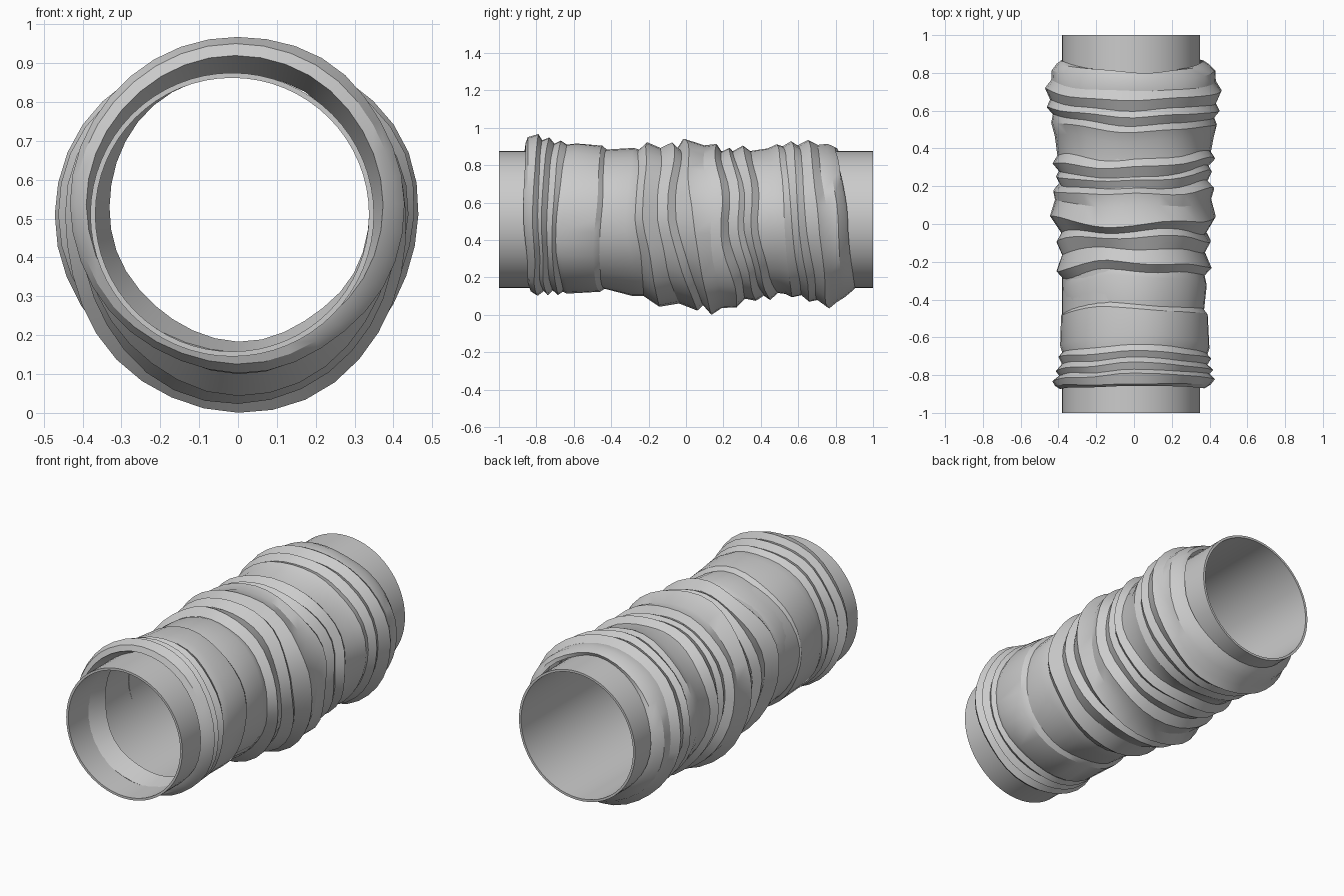
import bpy, bmesh, math
from mathutils import noise, Vector

if "Cube" in bpy.data.objects:
    bpy.data.objects.remove(bpy.data.objects["Cube"])

grey = bpy.data.materials.new("plain grey")
grey.use_nodes = True
tone = (0.6, 0.6, 0.6, 1)
grey.diffuse_color = tone
grey.node_tree.nodes["Principled BSDF"].inputs["Base Color"].default_value = tone

CENTRE_X, CENTRE_Z = -0.015, 0.51
SEGMENTS = 36


def loft(name, rings, closed):
    """Skin a run of equal rings of points into one shaded object."""
    bm = bmesh.new()
    rows = [[bm.verts.new(p) for p in ring] for ring in rings]
    pairs = list(zip(rows, rows[1:]))
    if closed:
        pairs.append((rows[-1], rows[0]))
    for low, high in pairs:
        for i in range(len(low)):
            j = (i + 1) % len(low)
            bm.faces.new((low[i], low[j], high[j], high[i]))
    bmesh.ops.recalc_face_normals(bm, faces=bm.faces)
    mesh = bpy.data.meshes.new(name)
    bm.to_mesh(mesh)
    bm.free()
    mesh.materials.append(grey)
    obj = bpy.data.objects.new(name, mesh)
    bpy.context.collection.objects.link(obj)
    bpy.ops.object.select_all(action="DESELECT")
    obj.select_set(True)
    bpy.context.view_layer.objects.active = obj
    bpy.ops.object.shade_smooth_by_angle(angle=math.radians(30))
    return obj


def circle(y, radius, count):
    turn = math.tau / count
    return [(CENTRE_X + radius * math.cos(i * turn), y,
             CENTRE_Z + radius * math.sin(i * turn)) for i in range(count)]


def hump(y, middle, width):
    return math.exp(-((y - middle) / width) ** 2)


# Straight inner pipe, open at both ends, with a thin wall
OUTER, INNER = 0.365, 0.352
loft("inner_pipe", [circle(y, r, 64) for y, r in
                    ((-1, OUTER), (1, OUTER), (1, INNER), (-1, INNER))], True)

# Gathered sleeve: y at top, side and bottom, then fold radius, in hundredths
FOLDS = [
    (-74, -72, -74, 34), (-86, -87, -84, 38), (-85, -85, -83, 41), (-80, -82, -80, 43),
    (-78, -79, -77, 40), (-74, -77, -75, 42), (-71, -74, -72, 39), (-67, -71, -69, 41),
    (-63, -69, -66, 39), (-57, -66, -64, 40), (-44, -49, -48, 39), (-42, -46, -45, 37),
    (-28, -33, -27, 38), (-25, -28, -22, 37), (-20, -24, -14, 41), (-12, -15, -4, 38),
    (-6, -9, 5, 41), (-3, -5, 8, 38), (0, 3, 13, 43), (9, 12, 20, 40),
    (15, 18, 29, 41), (18, 22, 33, 37), (23, 27, 38, 39), (25, 30, 42, 37),
    (31, 34, 45, 40), (35, 38, 49, 37), (45, 47, 53, 38), (50, 53, 57, 40),
    (53, 57, 62, 39), (57, 61, 66, 42), (60, 65, 70, 40), (65, 71, 76, 43),
    (70, 75, 80, 40), (76, 80, 85, 40), (81, 84, 89, 38), (80, 86, 91, 36),
]


def sleeve_ring(top, side, bottom, radius):
    points = []
    for i in range(SEGMENTS):
        angle = i * math.tau / SEGMENTS
        across, up = math.cos(angle), math.sin(angle)
        # Folds lean from top to bottom through the side position
        end = top if up > 0 else bottom
        y = (side + (end - side) * abs(up) ** 1.5) / 100
        # Cloth sags below, bulges sideways at the back and rides up at the front
        sag = max(0, -up) ** 2 * (0.08 * hump(y, 0.12, 0.37) + 0.04 * hump(y, 0.79, 0.1))
        bulge = 0.037 * across ** 2 * min(1, max(0, (y + 0.1) * 2))
        rim = min(1, max(0, (0.92 - abs(y)) * 8))
        lift = 0.028 * hump(y, -0.82, 0.17)
        spot = Vector((across * 1.3, y * 5, up * 1.3))
        r = radius / 100 + (sag + bulge + 0.014 * noise.noise(spot)) * rim
        y += 0.03 * noise.noise(spot + Vector((7, 3, 1))) * rim
        points.append((CENTRE_X + 0.015 * rim + r * across, y, CENTRE_Z + lift + r * up))
    return points


loft("gathered_sleeve", [sleeve_ring(*fold) for fold in FOLDS], False)
